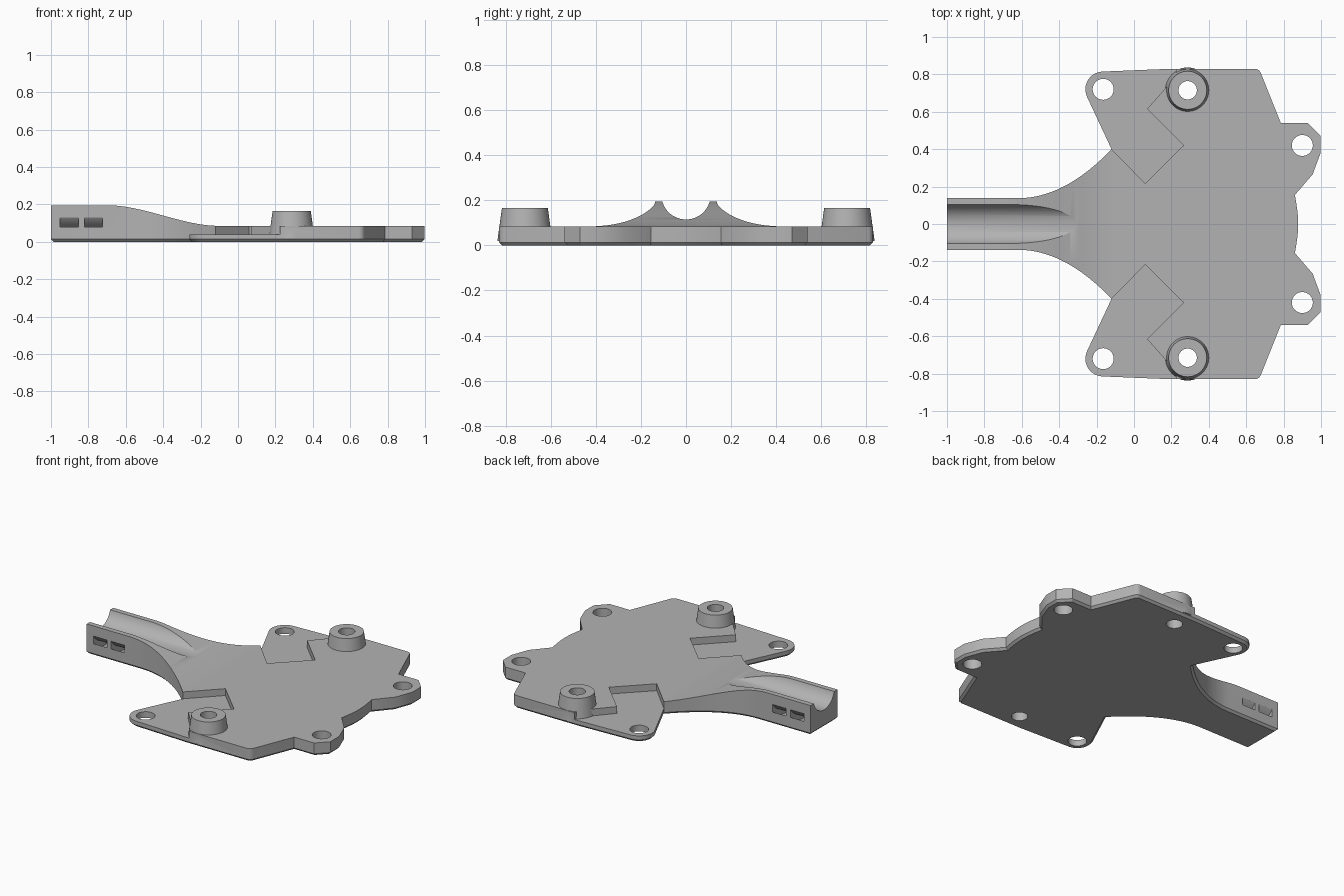
import bpy
import bmesh
from math import sin, cos, pi, radians, sqrt
from mathutils import Matrix, Vector

if "Cube" in bpy.data.objects:
    bpy.data.objects.remove(bpy.data.objects["Cube"], do_unlink=True)

grey = bpy.data.materials.new("plain grey")
grey.use_nodes = True
colour = (0.45, 0.45, 0.45, 1)
grey.diffuse_color = colour
grey.node_tree.nodes["Principled BSDF"].inputs["Base Color"].default_value = colour


def finish(name, bm):
    bmesh.ops.recalc_face_normals(bm, faces=bm.faces)
    mesh = bpy.data.meshes.new(name)
    bm.to_mesh(mesh)
    bm.free()
    mesh.materials.append(grey)
    obj = bpy.data.objects.new(name, mesh)
    bpy.context.collection.objects.link(obj)
    return obj


def prism(name, points, axis, low, high, chamfer=0):
    """Extrude a 2D outline along the given axis, optionally chamfering its low edge."""
    place = {"x": lambda a, b, d: (d, a, b),
             "y": lambda a, b, d: (a, d, b),
             "z": lambda a, b, d: (a, b, d)}[axis]
    bm = bmesh.new()
    base = bm.faces.new([bm.verts.new(place(a, b, low)) for a, b in points])
    top = bmesh.ops.extrude_face_region(bm, geom=[base], use_keep_orig=True)["geom"]
    moved = [v for v in top if isinstance(v, bmesh.types.BMVert)]
    bmesh.ops.translate(bm, verts=moved, vec=Vector(place(0, 0, high - low)))
    bmesh.ops.recalc_face_normals(bm, faces=bm.faces)
    if chamfer:
        bmesh.ops.bevel(bm, geom=list(base.edges), offset=chamfer, segments=1,
                        affect="EDGES", profile=0.5)
    return finish(name, bm)


def cone(name, x, y, low, high, r1, r2):
    bm = bmesh.new()
    bmesh.ops.create_cone(bm, cap_ends=True, segments=48, radius1=r1, radius2=r2,
                          depth=high - low,
                          matrix=Matrix.Translation((x, y, (low + high) / 2)))
    return finish(name, bm)


def combine(target, tool, operation):
    mod = target.modifiers.new(tool.name, "BOOLEAN")
    mod.object = tool
    mod.operation = operation
    mod.solver = "EXACT"
    bpy.context.view_layer.objects.active = target
    bpy.ops.object.modifier_apply(modifier=mod.name)
    bpy.data.objects.remove(tool, do_unlink=True)


def arc(cx, cy, r, start, end, n):
    angles = [radians(start + (end - start) * i / n) for i in range(n + 1)]
    return [(cx + r * cos(a), cy + r * sin(a)) for a in angles]


# Half outline: handle, flare, ear, straight flank, rear tab, bowed rear edge
half = [(-1, 0.138)]
half += [(-0.62 + 0.5 * t, 0.138 + 0.262 * t * t) for t in [i / 20 for i in range(21)]]
half += arc(-0.165, 0.72, 0.095, 205, 94, 12)
half += [(0.2, 0.83)] + arc(0.645, 0.795, 0.035, 90, 22, 5)
half += [(0.785, 0.54), (0.93, 0.54), (0.998, 0.47), (0.998, 0.38),
         (0.955, 0.265), (0.86, 0.155)]
half += [(0.86 + 0.018 * cos(pi / 2 * y / 0.155), y) for y in (0.12, 0.08, 0.04)]
outline = half + [(0.878, 0)] + [(x, -y) for x, y in reversed(half)]
body = prism("mounting_plate", outline, "z", 0, 0.3, chamfer=0.014)

# Side profile: raised handle sinking smoothly into the flat plate
slope = []
for i in range(33):
    t = i / 32
    slope.append((-0.7 + 0.6 * t, 0.195 - 0.11 * t * t * (3 - 2 * t)))
profile = [(-1.1, -0.1), (-1.1, 0.195)] + slope + [(1.1, 0.085), (1.1, -0.1)]
combine(body, prism("side_profile", profile, "y", -1, 1), "INTERSECT")

# Cable groove along the handle
centre_z, groove_r = 0.224, 0.109
groove = arc(0, centre_z, groove_r, 0, 360, 64)[:-1]
combine(body, prism("groove_cutter", groove, "x", -1.2, 0), "DIFFERENCE")

# Curved strap channels passing beneath the groove
channel = arc(0, centre_z, 0.167, 180, 360, 40) + arc(0, centre_z, 0.2, 360, 180, 40)
for x in (-0.952, -0.822):
    combine(body, prism("strap_cutter", channel, "x", x, x + 0.098), "DIFFERENCE")

for side in (1, -1):
    # Stepped recess lowering the ear
    recess = [(-0.12, 0.4), (0.06, 0.217), (0.265, 0.42), (0.07, 0.615),
              (0.225, 0.79), (0.225, 0.95), (-0.4, 0.95), (-0.4, 0.68)]
    recess = [(x, side * y) for x, y in recess]
    combine(body, prism("recess_cutter", recess, "z", 0.04, 0.4), "DIFFERENCE")

    # Tapered boss
    combine(body, cone("boss", 0.287, side * 0.715, 0.02, 0.165, 0.122, 0.102), "UNION")

    # Screw holes through ear, boss and rear tab
    for x, y, r in ((-0.165, 0.72, 0.056), (0.287, 0.715, 0.049), (0.9, 0.42, 0.056)):
        combine(body, cone("hole_cutter", x, side * y, -0.1, 0.4, r, r), "DIFFERENCE")

bpy.ops.object.select_all(action="DESELECT")
body.select_set(True)
bpy.context.view_layer.objects.active = body
bpy.ops.object.shade_smooth_by_angle(angle=radians(25))
